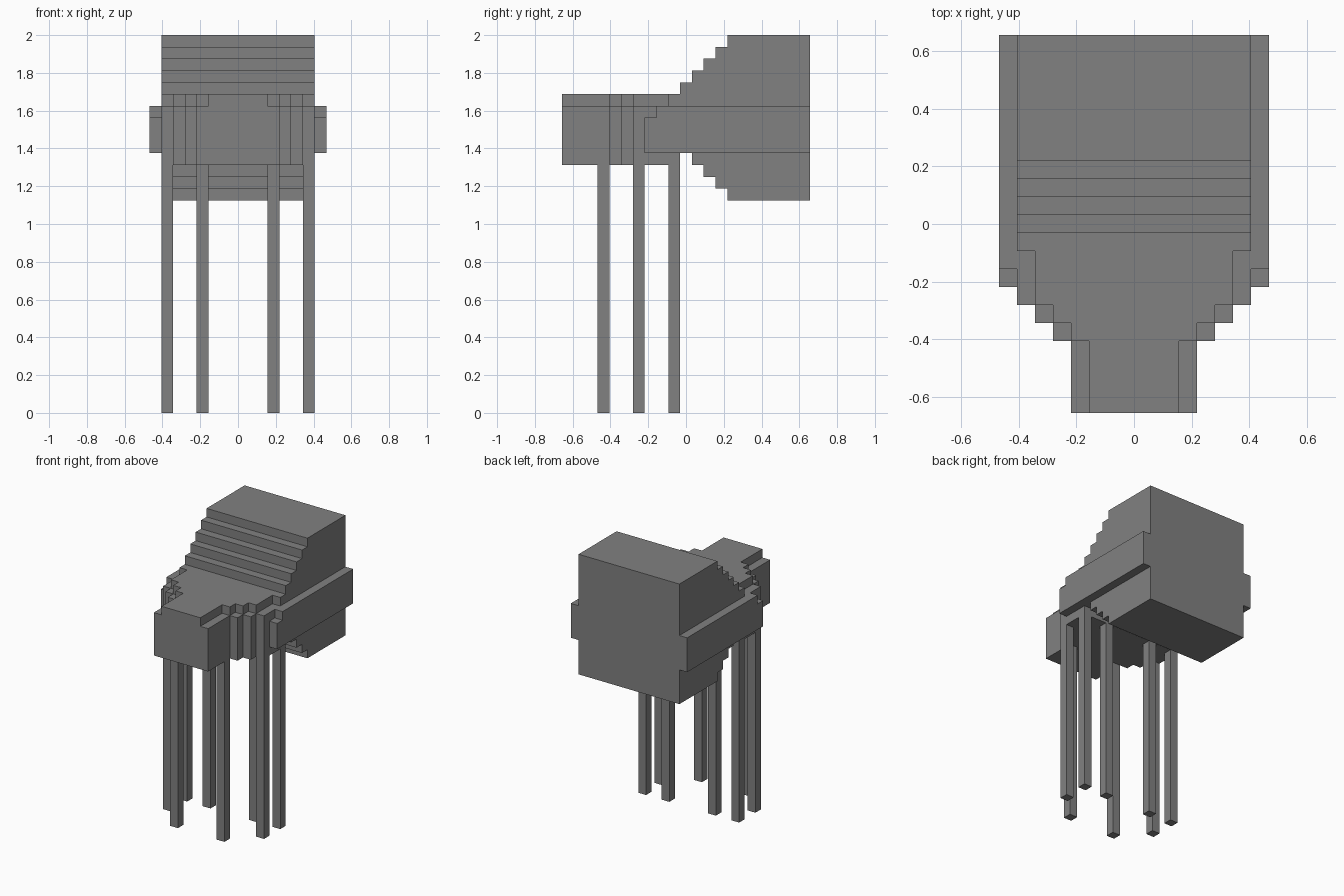
import bpy
import bmesh
from mathutils import Vector

if "Cube" in bpy.data.objects:
    bpy.data.objects.remove(bpy.data.objects["Cube"], do_unlink=True)

U = 1 / 16  # size of one block

grey = bpy.data.materials.new("plain_grey")
grey.use_nodes = True
colour = (0.22, 0.22, 0.22, 1)
grey.diffuse_color = colour
grey.node_tree.nodes["Principled BSDF"].inputs["Base Color"].default_value = colour


def prism(name, outline, axis, low, high):
    """Extrude an outline, given in blocks, along x (y-z outline) or z (x-y outline)."""
    bm = bmesh.new()
    verts = [bm.verts.new((low, a, b) if axis == "x" else (a, b, low)) for a, b in outline]
    face = bm.faces.new(verts)
    depth = high - low
    move = Vector((depth, 0, 0)) if axis == "x" else Vector((0, 0, depth))
    new = bmesh.ops.extrude_face_region(bm, geom=[face], use_keep_orig=True)["geom"]
    bmesh.ops.translate(bm, vec=move, verts=[v for v in new if isinstance(v, bmesh.types.BMVert)])
    bmesh.ops.scale(bm, vec=(U, U, U), verts=bm.verts)
    bmesh.ops.recalc_face_normals(bm, faces=bm.faces)
    mesh = bpy.data.meshes.new(name)
    bm.to_mesh(mesh)
    bm.free()
    mesh.materials.append(grey)
    obj = bpy.data.objects.new(name, mesh)
    bpy.context.collection.objects.link(obj)
    return obj


# Rear body: side outline with stairs above and below
outline = [(-1.5, 21), (-0.5, 21), (-0.5, 22), (0.5, 22)]
for i in range(4):
    outline += [(0.5 + i, 21 - i), (1.5 + i, 21 - i)]
outline[-1] = (10.5, 18)
outline += [(10.5, 32)]
for i in range(5):
    outline += [(3.5 - i, 32 - i), (3.5 - i, 31 - i)]
outline += [(-1.5, 27)]
prism("rear_body", outline, "x", -6.5, 6.5)


# Front body: stepped plan, with the top layer set in by one block
def stepped_plan(nose, shoulder):
    half = [(nose, -10.5)]
    for i in range(shoulder):
        half += [(nose + i, -6.5 + i), (nose + i + 1, -6.5 + i)]
    half += [(nose + shoulder, -1.5)]
    return half + [(-x, y) for x, y in reversed(half)]


prism("front_body", stepped_plan(3.5, 3), "z", 21, 26)
prism("front_top", stepped_plan(2.5, 3), "z", 26, 27)

# Side rails and legs, mirrored
rail = [(-3.5, 22), (10.5, 22), (10.5, 26), (-2.5, 26), (-2.5, 25), (-3.5, 25)]
leg_spots = {"front_leg": (3, -7), "middle_leg": (6, -4),
             "rear_outer_leg": (6, -1), "rear_inner_leg": (3, -1)}
for side, s in (("left", 1), ("right", -1)):
    prism(f"{side}_rail", rail, "x", 7 * s - 0.5, 7 * s + 0.5)
    for name, (x, y) in leg_spots.items():
        square = [(s * x + dx, y + dy) for dx, dy in ((-.5, -.5), (.5, -.5), (.5, .5), (-.5, .5))]
        prism(f"{side}_{name}", square, "z", 0, 21)
